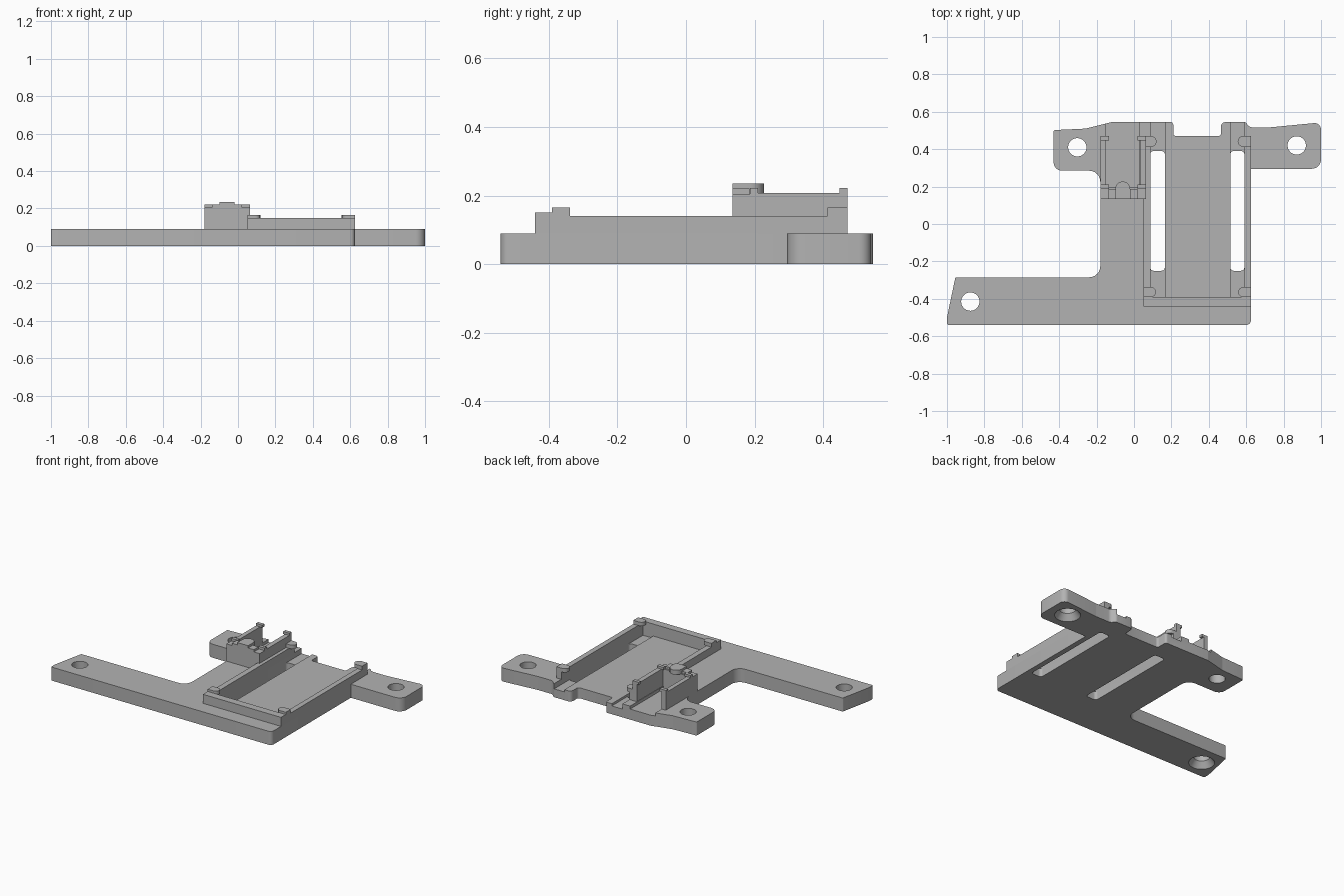
import bpy, bmesh, math
from mathutils import Vector

if "Cube" in bpy.data.objects:
    bpy.data.objects.remove(bpy.data.objects["Cube"])

grey = bpy.data.materials.new("plain_grey")
grey.diffuse_color = (0.45, 0.45, 0.45, 1)
grey.use_nodes = True
grey.node_tree.nodes["Principled BSDF"].inputs["Base Color"].default_value = grey.diffuse_color


def rounded(points, steps=6):
    """Turn (x, y, radius) corners into a filleted outline."""
    out = []
    n = len(points)
    for i, (x, y, r) in enumerate(points):
        p = Vector((x, y))
        if r == 0:
            out.append(p)
            continue
        a = (Vector(points[i - 1][:2]) - p).normalized()
        b = (Vector(points[(i + 1) % n][:2]) - p).normalized()
        half = a.angle(b) / 2
        c = p + (a + b).normalized() * (r / math.sin(half))
        t = r / math.tan(half)
        v0, v1 = p + a * t - c, p + b * t - c
        sweep = v1.angle_signed(v0)
        for k in range(steps + 1):
            ang = sweep * k / steps
            cs, sn = math.cos(ang), math.sin(ang)
            out.append(c + Vector((v0.x * cs - v0.y * sn, v0.x * sn + v0.y * cs)))
    return out


def prism(name, outline, z0, z1):
    bm = bmesh.new()
    face = bm.faces.new([bm.verts.new((p[0], p[1], z0)) for p in outline])
    res = bmesh.ops.extrude_face_region(bm, geom=[face])
    bmesh.ops.translate(bm, vec=(0, 0, z1 - z0),
                        verts=[v for v in res["geom"] if isinstance(v, bmesh.types.BMVert)])
    bmesh.ops.recalc_face_normals(bm, faces=bm.faces)
    return finish(name, bm)


def finish(name, bm):
    me = bpy.data.meshes.new(name)
    bm.to_mesh(me)
    bm.free()
    me.materials.append(grey)
    ob = bpy.data.objects.new(name, me)
    bpy.context.collection.objects.link(ob)
    return ob


def box(name, x0, x1, y0, y1, z0, z1, r=0):
    return prism(name, rounded([(x0, y0, r), (x1, y0, r), (x1, y1, r), (x0, y1, r)]), z0, z1)


def cone(name, x, y, z0, z1, r0, r1):
    bm = bmesh.new()
    bmesh.ops.create_cone(bm, cap_ends=True, segments=40, radius1=r0, radius2=r1, depth=z1 - z0)
    bmesh.ops.translate(bm, vec=(x, y, (z0 + z1) / 2), verts=bm.verts)
    return finish(name, bm)


def cut(target, cutter):
    cutter.hide_render = True
    mod = target.modifiers.new("cut", "BOOLEAN")
    mod.operation = "DIFFERENCE"
    mod.solver = "EXACT"
    mod.object = cutter
    bpy.context.view_layer.objects.active = target
    bpy.ops.object.modifier_apply(modifier=mod.name)
    bpy.data.objects.remove(cutter)


def smooth(ob):
    bpy.ops.object.select_all(action="DESELECT")
    ob.select_set(True)
    bpy.context.view_layer.objects.active = ob
    bpy.ops.object.shade_smooth_by_angle(angle=math.radians(30))


# Base plate with three mounting arms
base = prism("base_plate", rounded([
    (-1, -0.54, 0.01), (0.625, -0.54, 0.025), (0.625, 0.295, 0), (1, 0.295, 0.05),
    (1, 0.543, 0.035), (0.73, 0.517, 0.05), (0.62, 0.517, 0.03), (0.595, 0.545, 0.02),
    (0.465, 0.545, 0.025), (0.465, 0.47, 0.015), (0.21, 0.47, 0.015), (0.21, 0.545, 0.015),
    (-0.12, 0.545, 0.03), (-0.26, 0.51, 0.05), (-0.43, 0.502, 0.008), (-0.43, 0.285, 0.045),
    (-0.18, 0.285, 0.06), (-0.18, -0.285, 0.06), (-0.955, -0.285, 0.008), (-1, -0.5, 0.01)]),
    0, 0.09)

# Recessed floors: tray centre, side lanes, connector channel
cut(base, box("tray_recess", 0.16, 0.52, -0.39, 0.6, 0.07, 0.2))
for x0, x1 in ((0.087, 0.165), (0.515, 0.59)):
    cut(base, box("lane_recess", x0, x1, -0.39, 0.6, 0.055, 0.2))
    cut(base, box("through_slot", x0, x1, -0.25, 0.39, -0.1, 0.2, 0.018))
cut(base, box("channel_recess", -0.15, 0.03, 0.195, 0.6, 0.07, 0.2))

# Screw holes, two of them countersunk from below
for x, y, sunk in ((-0.875, -0.415, True), (0.87, 0.42, True), (-0.303, 0.41, False)):
    cut(base, cone("screw_hole", x, y, -0.1, 0.2, 0.049, 0.049))
    if sunk:
        cut(base, cone("countersink", x, y, -0.01, 0.04, 0.085, 0.049))
smooth(base)

# Tray walls
box("tray_front_wall", 0.05, 0.625, -0.44, -0.39, 0.09, 0.15)
box("tray_left_wall", 0.05, 0.087, -0.39, 0.47, 0.09, 0.14)
box("tray_right_wall", 0.59, 0.625, -0.39, 0.47, 0.09, 0.14)

# Round-nosed clips on the tray walls
for side, edge, d in (("left", 0.05, 1), ("right", 0.625, -1)):
    for end, y0, y1 in (("front", -0.39, -0.338), ("back", 0.413, 0.47)):
        yc, r = (y0 + y1) / 2, (y1 - y0) / 2
        nose = [(edge + d * (0.042 + r * math.cos(a)), yc + r * math.sin(a))
                for a in (math.pi * k / 12 - math.pi / 2 for k in range(13))]
        clip = prism(f"tray_clip_{end}_{side}", [(edge, y0)] + nose + [(edge, y1)], 0.14, 0.165)
        smooth(clip)

# Connector holder: block, side walls and small catches
box("holder_block", -0.18, 0.065, 0.135, 0.195, 0.09, 0.205)
box("holder_block_ledge", -0.14, 0.022, 0.135, 0.185, 0.205, 0.22)
for side, x0, x1, c0, c1 in (("left", -0.18, -0.15, -0.18, -0.135),
                             ("right", 0.033, 0.065, 0.02, 0.065)):
    box(f"holder_wall_{side}", x0, x1, 0.195, 0.47, 0.09, 0.207)
    box(f"holder_back_catch_{side}", c0, c1, 0.447, 0.47, 0.205, 0.222)
    box(f"holder_front_catch_{side}", c0, c1, 0.187, 0.21, 0.205, 0.222)

# Round-ended locking tab on top of the block
tab = [(-0.06 + 0.04 * math.cos(a), 0.187 + 0.04 * math.sin(a))
       for a in (math.pi * k / 16 for k in range(17))]
smooth(prism("holder_lock_tab", [(-0.1, 0.135), (-0.02, 0.135)] + tab, 0.205, 0.235))
